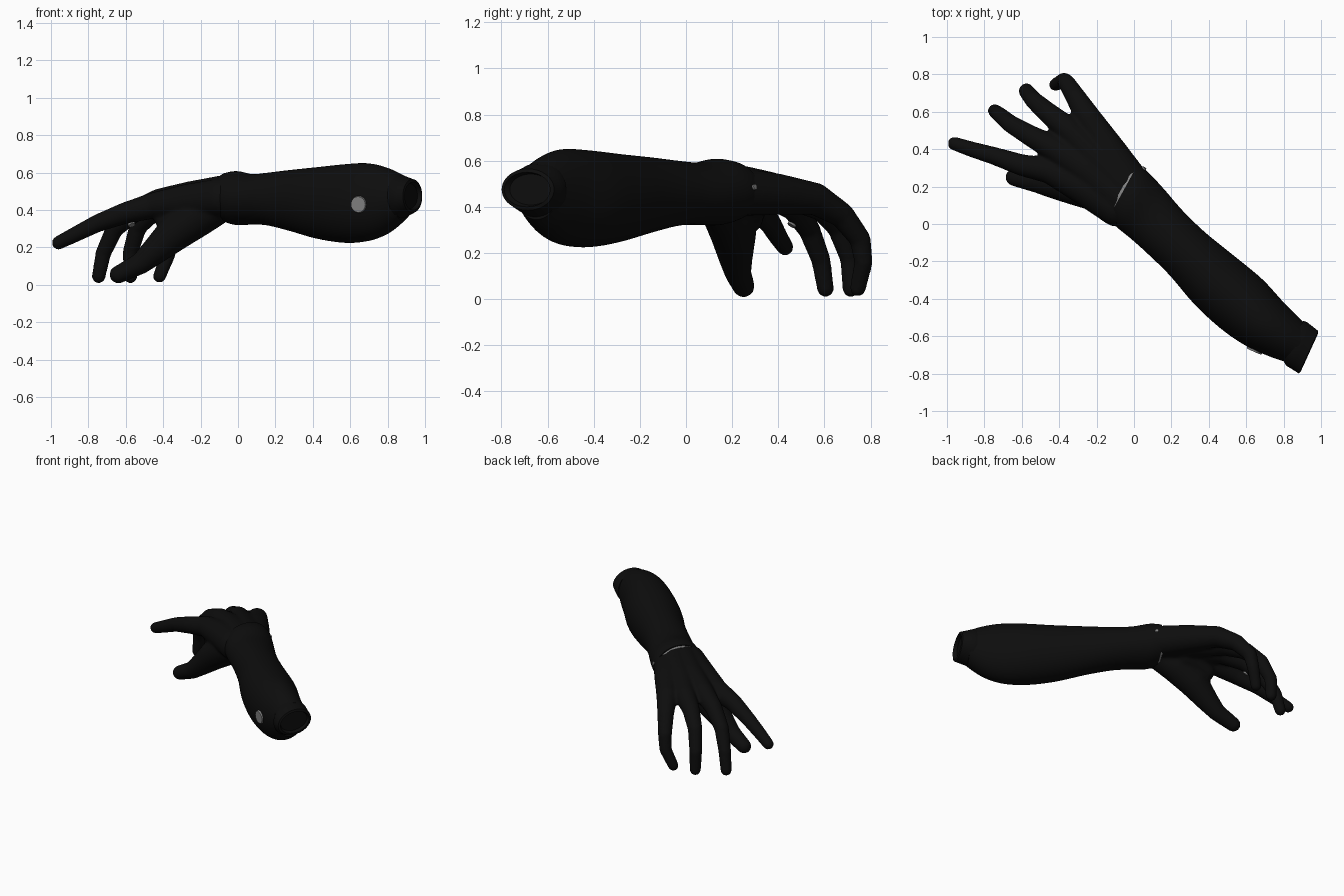
import bpy, bmesh, math
from mathutils import Vector, Matrix

if "Cube" in bpy.data.objects:
    bpy.data.objects.remove(bpy.data.objects["Cube"])


def material(name, v):
    m = bpy.data.materials.new(name)
    m.diffuse_color = (v, v, v, 1)
    m.use_nodes = True
    m.node_tree.nodes["Principled BSDF"].inputs["Base Color"].default_value = m.diffuse_color
    return m


BLACK = material("matte_black", 0.004)
GREY = material("fastener_grey", 0.22)


def finish(name, bm, mat, angle=40):
    bmesh.ops.recalc_face_normals(bm, faces=bm.faces)
    me = bpy.data.meshes.new(name)
    bm.to_mesh(me)
    bm.free()
    ob = bpy.data.objects.new(name, me)
    bpy.context.collection.objects.link(ob)
    me.materials.append(mat)
    bpy.ops.object.select_all(action='DESELECT')
    ob.select_set(True)
    bpy.context.view_layer.objects.active = ob
    bpy.ops.object.shade_smooth_by_angle(angle=math.radians(angle))
    return ob


# Forearm frame: origin at the wrist, axis toward the elbow, side across it
ORIGIN = Vector((-0.05, 0.17, 0))
AXIS = Vector((0.752, -0.659, 0))
SIDE = Vector((0.659, 0.752, 0))


def catmull(rows, steps):
    out = []
    for i in range(len(rows) - 1):
        p = [rows[max(0, min(len(rows) - 1, i + k))] for k in (-1, 0, 1, 2)]
        for j in range(steps):
            t = j / steps
            out.append([b + 0.5 * t * (c - a + t * (2 * a - 5 * b + 4 * c - d
                        + t * (3 * (b - c) + d - a))) for a, b, c, d in zip(*p)])
    return out + [list(rows[-1])]


def loft(name, rows, mat, steps=1, n=48):
    """Rows: distance, side low, side high, z low, z high, tilt."""
    bm = bmesh.new()
    rings = []
    for s, lo, hi, zl, zh, tilt in catmull(rows, steps):
        ring = []
        for k in range(n):
            a = 2 * math.pi * k / n
            w = (lo + hi) / 2 + (hi - lo) / 2 * math.cos(a)
            z = (zl + zh) / 2 + (zh - zl) / 2 * math.sin(a)
            ring.append(bm.verts.new(ORIGIN + AXIS * (s - tilt * w) + SIDE * w + Vector((0, 0, z))))
        rings.append(ring)
    for r0, r1 in zip(rings, rings[1:]):
        for k in range(n):
            bm.faces.new((r0[k], r0[(k + 1) % n], r1[(k + 1) % n], r1[k]))
    bm.faces.new(rings[0])
    bm.faces.new(rings[-1])
    return finish(name, bm, mat)


# Forearm shell with the flared wrist
forearm = loft("forearm", [
    (-0.01, -0.160, 0.160, 0.335, 0.600, 0.22),
    (0.06, -0.168, 0.163, 0.320, 0.608, 0.20),
    (0.17, -0.165, 0.150, 0.322, 0.592, 0.10),
    (0.30, -0.166, 0.130, 0.318, 0.600, 0.0),
    (0.47, -0.175, 0.122, 0.288, 0.615, 0.0),
    (0.67, -0.204, 0.130, 0.247, 0.630, 0.0),
    (0.86, -0.210, 0.135, 0.225, 0.645, 0.0),
    (1.02, -0.192, 0.118, 0.235, 0.650, 0.0),
    (1.14, -0.152, 0.110, 0.275, 0.625, 0.1),
    (1.24, -0.108, 0.105, 0.345, 0.585, 0.2)], BLACK, 5)

# Elbow cuff with a recessed end
loft("elbow_cuff", [
    (1.20, -0.118, 0.112, 0.350, 0.590, 0.25),
    (1.225, -0.128, 0.120, 0.350, 0.590, 0.28),
    (1.26, -0.122, 0.122, 0.365, 0.578, 0.30),
    (1.305, -0.115, 0.124, 0.385, 0.565, 0.30),
    (1.310, -0.100, 0.109, 0.400, 0.550, 0.30),
    (1.285, -0.092, 0.100, 0.408, 0.542, 0.30)], BLACK)

# Thin ring in the wrist seam
loft("wrist_ring", [
    (-0.024, -0.156, 0.150, 0.342, 0.588, 0.22),
    (-0.008, -0.159, 0.153, 0.338, 0.595, 0.22)], GREY)

# Hand: chains of tapered capsules (x, y, z, radius) fused into one skin
CHAINS = [
    # index
    [(-.09, .09, .465, .105), (-.27, .20, .445, .095), (-.45, .285, .425, .07),
     (-.60, .315, .385, .058), (-.75, .365, .330, .048), (-.87, .40, .270, .042),
     (-.96, .43, .225, .037)],
    # middle
    [(-.06, .14, .475, .115), (-.25, .29, .460, .095), (-.42, .40, .445, .07),
     (-.55, .47, .395, .057), (-.66, .535, .300, .048), (-.72, .585, .170, .042),
     (-.745, .605, .045, .037)],
    # ring
    [(-.04, .19, .475, .115), (-.20, .35, .460, .095), (-.345, .50, .44, .07),
     (-.455, .59, .395, .057), (-.535, .66, .310, .048), (-.575, .71, .175, .042),
     (-.575, .715, .045, .037)],
    # little
    [(-.02, .22, .465, .105), (-.135, .395, .455, .09), (-.24, .56, .435, .07),
     (-.31, .675, .365, .055), (-.36, .755, .260, .046), (-.375, .77, .160, .04),
     (-.42, .745, .045, .035)],
    # thumb
    [(-.10, .14, .43, .10), (-.21, .18, .37, .11), (-.33, .205, .285, .10),
     (-.44, .215, .185, .075), (-.52, .225, .115, .058), (-.64, .25, .055, .048)],
    # web between thumb and palm
    [(-.22, .25, .42, .10), (-.38, .27, .35, .065)],
]
# Unit ball used for the capsule ends
ball = bmesh.new()
bmesh.ops.create_icosphere(ball, subdivisions=3, radius=1)
BALL = [v.co.copy() for v in ball.verts]
ball.free()

bm = bmesh.new()
for chain in CHAINS:
    for p, q in zip(chain, chain[1:]):
        pts = [bm.verts.new(Vector(e[:3]) + c * e[3]) for e in (p, q) for c in BALL]
        bmesh.ops.convex_hull(bm, input=pts)
loose = [v for v in bm.verts if not v.link_faces]
bmesh.ops.delete(bm, geom=loose, context='VERTS')
hand = finish("hand", bm, BLACK)
remesh = hand.modifiers.new("fuse", 'REMESH')
remesh.mode = 'VOXEL'
remesh.voxel_size = 0.010
remesh.use_smooth_shade = True
smooth = hand.modifiers.new("soften", 'SMOOTH')
smooth.factor = 0.5
smooth.iterations = 8
# The shading modifier is not needed once the skin is fused
for m in [m.name for m in hand.modifiers if m.type == 'NODES']:
    hand.modifiers.remove(hand.modifiers[m])
for m in ("fuse", "soften"):
    bpy.ops.object.modifier_apply(modifier=m)
bpy.ops.object.shade_smooth()
bpy.context.view_layer.update()


# Grey fasteners seated on the surface where a ray meets it
def stud(name, target, start, direction, radius):
    hit, loc, normal, _ = target.ray_cast(Vector(start), Vector(direction))
    if not hit:
        return
    bm = bmesh.new()
    rot = normal.to_track_quat('Z', 'Y').to_matrix().to_4x4()
    bmesh.ops.create_cone(bm, cap_ends=True, segments=24, radius1=radius,
                          radius2=radius * 0.9, depth=0.016,
                          matrix=Matrix.Translation(loc) @ rot)
    finish(name, bm, GREY)


stud("elbow_disc", forearm, (0.645, -3, 0.43), (0, 1, 0), 0.047)
stud("elbow_pin", forearm, (3, -0.55, 0.445), (-1, 0, 0), 0.012)
stud("wrist_pin", forearm, (3, 0.295, 0.485), (-1, 0, 0), 0.013)
stud("palm_pin", hand, (3, 0.46, 0.325), (-1, 0, 0), 0.02)
